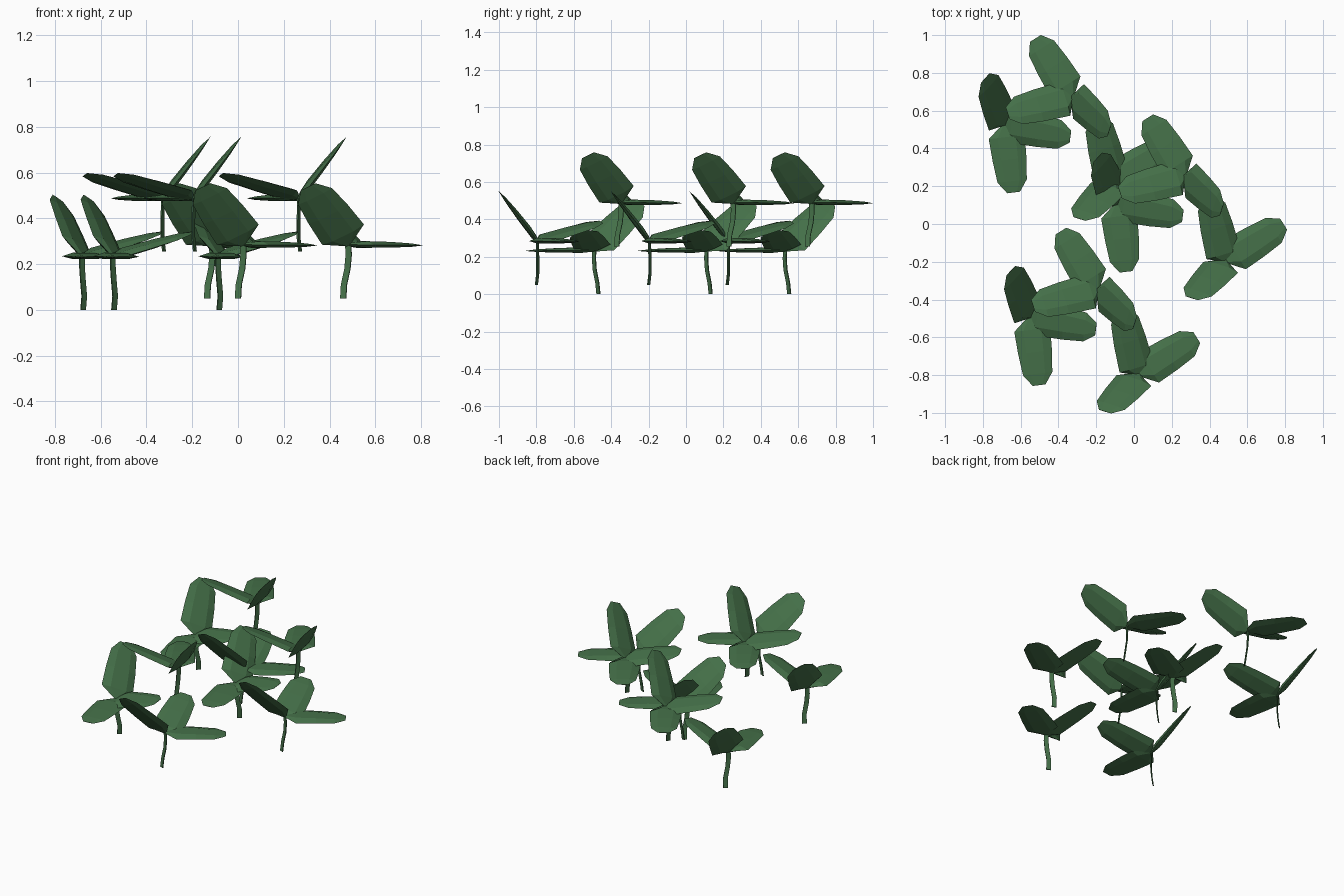
import bpy, bmesh
from math import radians, cos, sin
from mathutils import Matrix, Vector

if "Cube" in bpy.data.objects:
    bpy.data.objects.remove(bpy.data.objects["Cube"])

green = bpy.data.materials.new("leaf_green")
green.diffuse_color = (0.06, 0.165, 0.067, 1)
green.use_nodes = True
green.node_tree.nodes["Principled BSDF"].inputs["Base Color"].default_value = green.diffuse_color


def loft(bm, rings):
    """Skin a list of equal point rings and cap both ends."""
    vs = [[bm.verts.new(p) for p in r] for r in rings]
    n = len(vs[0])
    for a, b in zip(vs, vs[1:]):
        for i in range(n):
            j = (i + 1) % n
            bm.faces.new((a[i], a[j], b[j], b[i]))
    bm.faces.new(vs[0][::-1])
    bm.faces.new(vs[-1])


def make_mesh(name, rings):
    bm = bmesh.new()
    loft(bm, rings)
    bmesh.ops.recalc_face_normals(bm, faces=bm.faces)
    me = bpy.data.meshes.new(name)
    bm.to_mesh(me)
    bm.free()
    me.materials.append(green)
    return me


def make_leaf(name, shoulder, wide, shift):
    """Leaf along +x, widest at the shoulder; rows are distance, half width, half thickness."""
    profile = [(0, .014, .008), (shoulder, .096, .016), (.19, .090, .014),
               (.305, .078, .008), (.366, .034, .001)]
    return make_mesh(name, [
        [(s, w * wide * a + shift * min(1, s / shoulder), t * b) for a, b in
         [(1, 0), (.5, 1), (-.5, 1), (-1, 0), (-.5, -.8), (.5, -.8)]]
        for s, w, t in profile])


# Stem: slightly bent flat ribbon
wide = Vector((cos(radians(40)), sin(radians(40)), 0)) * .014
thin = Vector((-wide.y, wide.x, 0)) * .2
path = [(.005, .022, 0), (.010, .016, .06), (.004, .002, .13),
        (.0, -.002, .19), (.0, .0, .235)]
stem = make_mesh("stem", [
    [Vector(p) + wide * a + thin * b for a, b in
     [(1, 1), (-1, 1), (-1, -1), (1, -1)]] for p in path])

# Leaf shape, then heading, pitch and roll on each sprig
leaves = [("flat_leaf", make_leaf("flat_leaf", .07, 1, 0), -83, -.5, 0),
          ("middle_leaf", make_leaf("middle_leaf", .04, 1, 0), -11, 16, 13),
          ("steep_leaf", make_leaf("steep_leaf", .06, 1.1, .008), 112, 43, 35)]
# Position and turn of the three sprigs in each clump
sprigs = [((-.547, -.49, 0), 0), ((-.193, -.348, .255), 205),
          ((.022, -.795, .05), 115)]
clumps = [(0, 0, 0), (-.135, 1.02, 0), (.46, .60, 0)]


def place(name, me, m):
    ob = bpy.data.objects.new(name, me)
    bpy.context.collection.objects.link(ob)
    ob.matrix_world = m


for c in clumps:
    for pos, turn in sprigs:
        base = (Matrix.Translation(Vector(c) + Vector(pos))
                @ Matrix.Rotation(radians(turn), 4, 'Z'))
        place("stem", stem, base)
        for name, me, head, pitch, roll in leaves:
            place(name, me, base @ Matrix.Translation((0, 0, .235))
                  @ Matrix.Rotation(radians(head), 4, 'Z')
                  @ Matrix.Rotation(radians(-pitch), 4, 'Y')
                  @ Matrix.Rotation(radians(roll), 4, 'X'))
